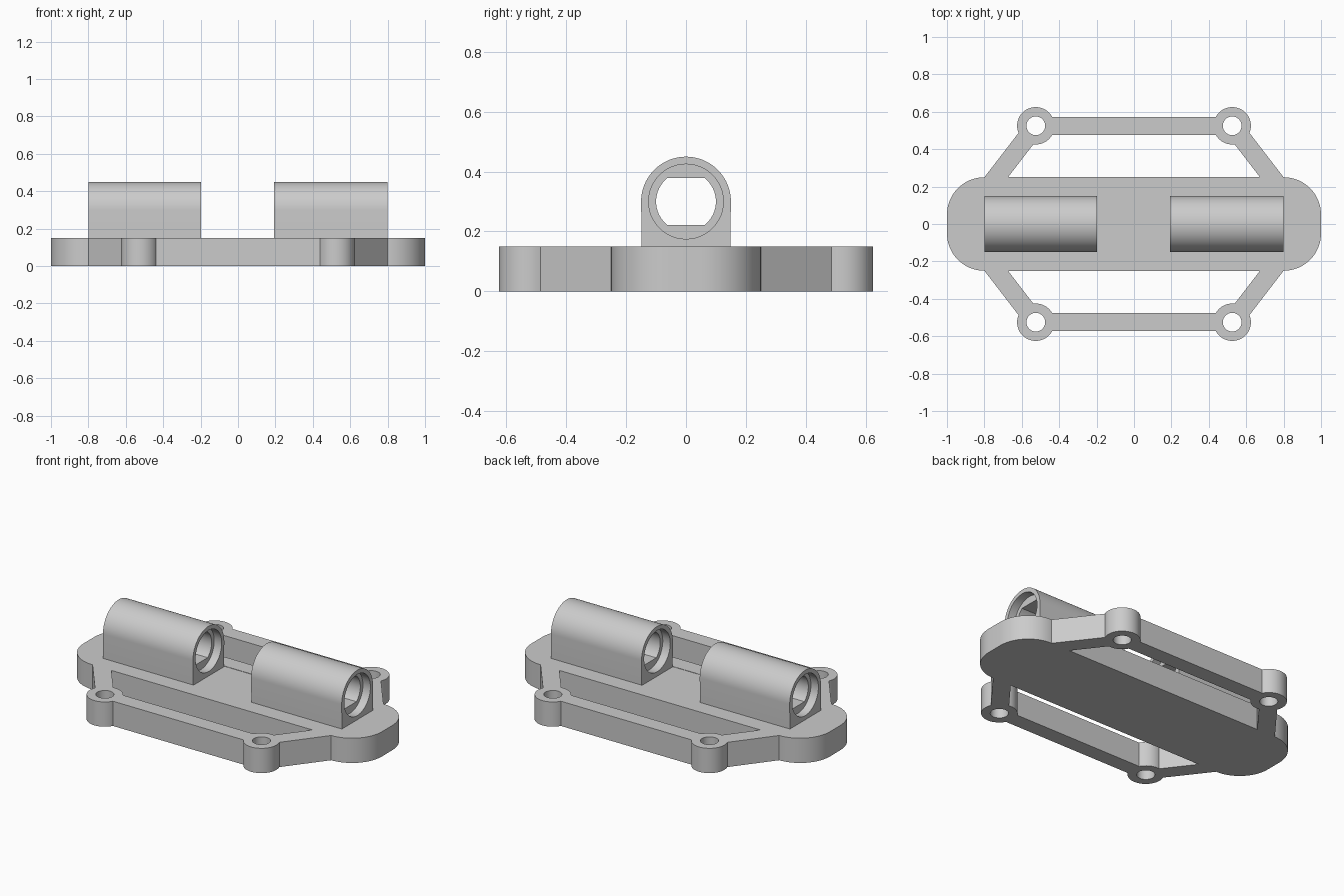
import bpy, bmesh, math
from mathutils import Matrix

if "Cube" in bpy.data.objects:
    bpy.data.objects.remove(bpy.data.objects["Cube"])

grey = bpy.data.materials.new("light_grey")
grey.diffuse_color = (0.6, 0.6, 0.6, 1)
grey.use_nodes = True
grey.node_tree.nodes["Principled BSDF"].inputs["Base Color"].default_value = grey.diffuse_color


def prism(name, pts, h0, h1, mat=Matrix()):
    """Extrude a closed 2D outline from h0 to h1, then place it with mat."""
    bm = bmesh.new()
    f = bm.faces.new([bm.verts.new((x, y, h0)) for x, y in pts])
    ext = bmesh.ops.extrude_face_region(bm, geom=[f])["geom"]
    bmesh.ops.translate(bm, vec=(0, 0, h1 - h0),
                        verts=[g for g in ext if isinstance(g, bmesh.types.BMVert)])
    bmesh.ops.transform(bm, matrix=mat, verts=bm.verts)
    bmesh.ops.recalc_face_normals(bm, faces=bm.faces)
    me = bpy.data.meshes.new(name)
    bm.to_mesh(me)
    bm.free()
    me.materials.append(grey)
    ob = bpy.data.objects.new(name, me)
    bpy.context.collection.objects.link(ob)
    return ob


def arc(cx, cy, r, a0, a1, n):
    return [(cx + r * math.cos(math.radians(a0 + (a1 - a0) * i / n)),
             cy + r * math.sin(math.radians(a0 + (a1 - a0) * i / n))) for i in range(n + 1)]


def circle(cx, cy, r, n=48):
    return arc(cx, cy, r, 0, 360, n)[:-1]


def bar(p, q, w):
    """Rectangle of width w between two points."""
    dx, dy = q[0] - p[0], q[1] - p[1]
    k = w / 2 / math.hypot(dx, dy)
    nx, ny = -dy * k, dx * k
    return [(p[0] + nx, p[1] + ny), (p[0] - nx, p[1] - ny),
            (q[0] - nx, q[1] - ny), (q[0] + nx, q[1] + ny)]


def combine(target, others, op):
    for o in others:
        m = target.modifiers.new(op.lower(), "BOOLEAN")
        m.operation, m.solver, m.object = op, "EXACT", o
        bpy.context.view_layer.objects.active = target
        bpy.ops.object.modifier_apply(modifier=m.name)
        bpy.data.objects.remove(o)


def smooth(ob):
    bpy.ops.object.select_all(action="DESELECT")
    ob.select_set(True)
    bpy.context.view_layer.objects.active = ob
    bpy.ops.object.shade_smooth_by_angle(angle=math.radians(25))


H = 0.15     # base thickness
B = 0.525    # screw boss offset in x and y

# Base plate with rounded corners
outline = []
for cx, cy, a in ((0.8, 0.05, 0), (-0.8, 0.05, 90), (-0.8, -0.05, 180), (0.8, -0.05, 270)):
    outline += arc(cx, cy, 0.2, a, a + 90, 16)
base = prism("base_frame", outline, 0, H)

# Side rails, diagonal arms and screw bosses
parts, holes = [], []
for sy in (-1, 1):
    parts.append(prism("rail", bar((-B, sy * B), (B, sy * B), 0.096), 0, H))
    for sx in (-1, 1):
        parts.append(prism("arm", bar((sx * B, sy * B), (sx * 0.806, sy * 0.16), 0.1), 0, H))
        parts.append(prism("boss", circle(sx * B, sy * B, 0.1), 0, H))
        holes.append(prism("screw_hole", circle(sx * B, sy * B, 0.05), -0.1, 0.3))
combine(base, parts, "UNION")
# Faint seat recess between the holders
holes.append(prism("recess", [(-0.197, -0.15), (0.193, -0.15), (0.193, 0.153), (-0.197, 0.153)],
                   H - 0.002, 0.3))
combine(base, holes, "DIFFERENCE")
smooth(base)

# Arched rod holders: outline in (y, z), extruded along x
along_x = Matrix(((0, 0, 1, 0), (1, 0, 0, 0), (0, 1, 0, 0), (0, 0, 0, 1)))
CZ, LIP = 0.3, 0.05
arch = [(-0.148, H), (0.148, H)] + arc(0, CZ, 0.15, 0, 180, 40)
flat = math.degrees(math.asin(0.78))
bore = arc(0, CZ, 0.1, -flat, flat, 16) + arc(0, CZ, 0.1, 180 - flat, 180 + flat, 16)
for side, x0, x1 in (("left", -0.8, -0.197), ("right", 0.193, 0.8)):
    holder = prism(side + "_rod_holder", arch, x0, x1, along_x)
    cuts = [prism("bore", bore, x0 - 0.1, x1 + 0.1, along_x),
            prism("counterbore", circle(0, CZ, 0.125), x0 - 0.1, x0 + LIP, along_x),
            prism("counterbore", circle(0, CZ, 0.125), x1 - LIP, x1 + 0.1, along_x)]
    combine(holder, cuts, "DIFFERENCE")
    smooth(holder)
